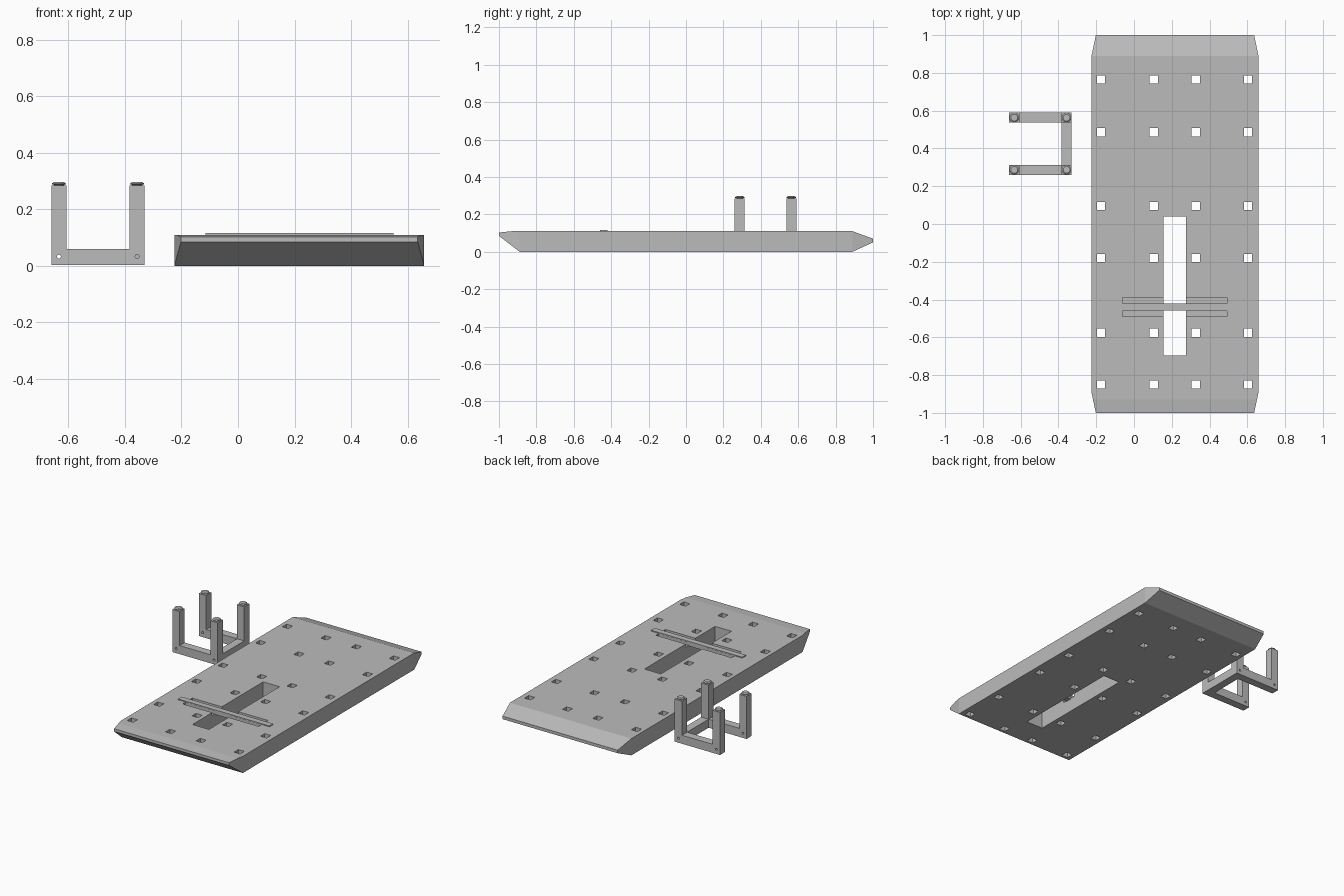
import bpy, bmesh, math
from mathutils import Matrix

cube = bpy.data.objects.get("Cube")
if cube:
    bpy.data.objects.remove(cube, do_unlink=True)

grey = bpy.data.materials.new("plain grey")
grey.use_nodes = True
colour = (0.5, 0.5, 0.5, 1)
grey.diffuse_color = colour
grey.node_tree.nodes["Principled BSDF"].inputs["Base Color"].default_value = colour


def finish(name, bm):
    bmesh.ops.recalc_face_normals(bm, faces=bm.faces)
    mesh = bpy.data.meshes.new(name)
    bm.to_mesh(mesh)
    bm.free()
    obj = bpy.data.objects.new(name, mesh)
    obj.data.materials.append(grey)
    bpy.context.collection.objects.link(obj)
    return obj


def loft(name, rings):
    """Skin a list of equal-length rings and cap both ends."""
    bm = bmesh.new()
    loops = [[bm.verts.new(p) for p in ring] for ring in rings]
    for a, b in zip(loops, loops[1:]):
        for i in range(len(a)):
            j = (i + 1) % len(a)
            bm.faces.new((a[i], a[j], b[j], b[i]))
    bm.faces.new(loops[0])
    bm.faces.new(loops[-1])
    return finish(name, bm)


def add_box(bm, x, y, z):
    corners = bmesh.ops.create_cube(bm, size=1)["verts"]
    for v in corners:
        v.co = [r[0] if c < 0 else r[1] for c, r in zip(v.co, (x, y, z))]


def box(name, x, y, z):
    bm = bmesh.new()
    add_box(bm, x, y, z)
    return finish(name, bm)


def cut(target, cutter):
    """Subtract a cutter, apply the result and remove the cutter."""
    mod = target.modifiers.new("cut", "BOOLEAN")
    mod.operation = "DIFFERENCE"
    mod.solver = "EXACT"
    mod.object = cutter
    cutter.hide_render = True
    bpy.context.view_layer.update()
    graph = bpy.context.evaluated_depsgraph_get()
    mesh = bpy.data.meshes.new_from_object(target.evaluated_get(graph))
    target.modifiers.clear()
    target.data = mesh
    bpy.data.objects.remove(cutter, do_unlink=True)


# Deck: rectangles lofted along its length, narrowing at both ends
MID, TOP = 0.217, 0.11
sections = [(-1, 0.419, 0.085, 0.103), (-0.93, 0.434, 0.031, TOP),
            (-0.89, 0.442, 0, TOP), (0.89, 0.442, 0, TOP),
            (1, 0.419, 0.05, 0.07)]
deck = loft("deck", [[(MID - w, y, lo), (MID + w, y, lo),
                      (MID + w, y, hi), (MID - w, y, hi)]
                     for y, w, lo, hi in sections])

# Square through holes, long slot and the two grooves beside the crossbar
cuts = bmesh.new()
for x in (-0.175, 0.105, 0.327, 0.604):
    for y in (0.765, 0.485, 0.095, -0.18, -0.575, -0.85):
        add_box(cuts, (x - 0.022, x + 0.022), (y - 0.022, y + 0.022), (-0.1, 0.3))
add_box(cuts, (0.155, 0.275), (-0.695, 0.04), (-0.1, 0.3))
cut(deck, finish("deck_cutter", cuts))
grooves = bmesh.new()
for y in (-0.405, -0.475):
    add_box(grooves, (-0.06, 0.493), (y - 0.015, y + 0.015), (0.09, 0.3))
cut(deck, finish("groove_cutter", grooves))

# Crossbar spanning the slot
box("crossbar", (-0.115, 0.55), (-0.459, -0.421), (TOP - 0.003, 0.116))
box("crossbar_tongue", (0.153, 0.277), (-0.459, -0.421), (0.085, TOP))

# Stand: three base beams, four posts and a knob on each post
XS, YS, HALF = (-0.634, -0.357), (0.287, 0.563), 0.0265
FLOOR, BEAM_TOP, POST_TOP = 0.004, 0.06, 0.284
for side, y in zip(("front", "back"), YS):
    beam = box(side + "_beam", (XS[0] - HALF, XS[1] + HALF),
               (y - HALF, y + HALF), (FLOOR, BEAM_TOP))
    pins = bmesh.new()
    for x in XS:
        place = Matrix.Translation((x, y, 0.033)) @ Matrix.Rotation(math.pi / 2, 4, "X")
        bmesh.ops.create_cone(pins, cap_ends=True, segments=16, radius1=0.007,
                              radius2=0.007, depth=0.2, matrix=place)
    cut(beam, finish("pin_cutter", pins))
    for hand, x in zip(("right", "left"), XS):
        label = side + "_" + hand
        box(label + "_post", (x - HALF, x + HALF), (y - HALF, y + HALF),
            (BEAM_TOP, POST_TOP))
        profile = [(0.018, POST_TOP), (0.018, 0.287), (0.025, 0.289),
                   (0.025, 0.292), (0.018, 0.297)]
        loft(label + "_knob",
             [[(x + r * math.cos(a), y + r * math.sin(a), z)
               for a in (math.tau * i / 16 for i in range(16))]
              for r, z in profile])
box("left_beam", (XS[1] - HALF, XS[1] + HALF),
    (YS[0] + HALF, YS[1] - HALF), (FLOOR, BEAM_TOP))
